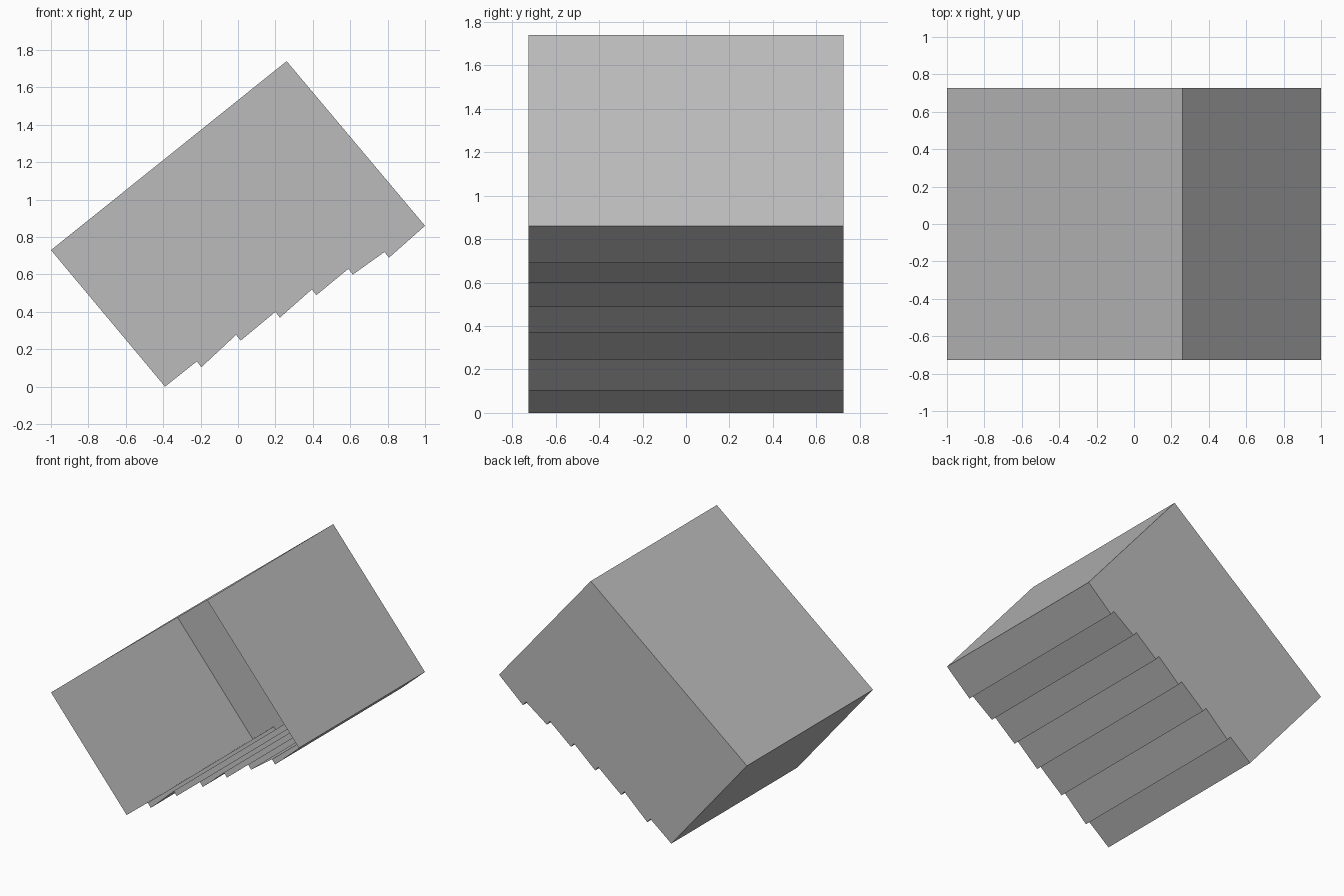
import bpy
import bmesh

cube = bpy.data.objects.get("Cube")
if cube:
    bpy.data.objects.remove(cube, do_unlink=True)

HALF_DEPTH = 0.726

# Single plain grey material
grey = bpy.data.materials.new("plain grey")
grey.use_nodes = True
colour = (0.5, 0.5, 0.5, 1.0)
grey.diffuse_color = colour
grey.node_tree.nodes["Principled BSDF"].inputs["Base Color"].default_value = colour

# Tilted box outline (x, z): three plain sides, then the stepped underside
box_corners = [(1.0, 0.86), (0.26, 1.74), (-1.0, 0.73), (-0.39, 0.0)]
step_tops = [(-0.22, 0.135), (-0.01, 0.277), (0.2, 0.4),
             (0.395, 0.52), (0.59, 0.63), (0.783, 0.72)]
step_drop = (0.024, -0.031)
outline = list(box_corners)
for x, z in step_tops:
    outline += [(x, z), (x + step_drop[0], z + step_drop[1])]

# Thin-walled shell, closed at the back and open at the front
bm = bmesh.new()
back = [bm.verts.new((x, HALF_DEPTH, z)) for x, z in outline]
front = [bm.verts.new((x, -HALF_DEPTH, z)) for x, z in outline]
for i in range(len(outline)):
    j = (i + 1) % len(outline)
    bm.faces.new((front[i], front[j], back[j], back[i]))
bm.faces.new(back)
bmesh.ops.recalc_face_normals(bm, faces=bm.faces)

# Make every wall face outwards
bm.faces.ensure_lookup_table()
if bm.faces[-1].normal.y < 0:
    bmesh.ops.reverse_faces(bm, faces=bm.faces)

mesh = bpy.data.meshes.new("stepped_open_box")
bm.to_mesh(mesh)
bm.free()
mesh.materials.append(grey)
box = bpy.data.objects.new("stepped_open_box", mesh)
bpy.context.scene.collection.objects.link(box)
